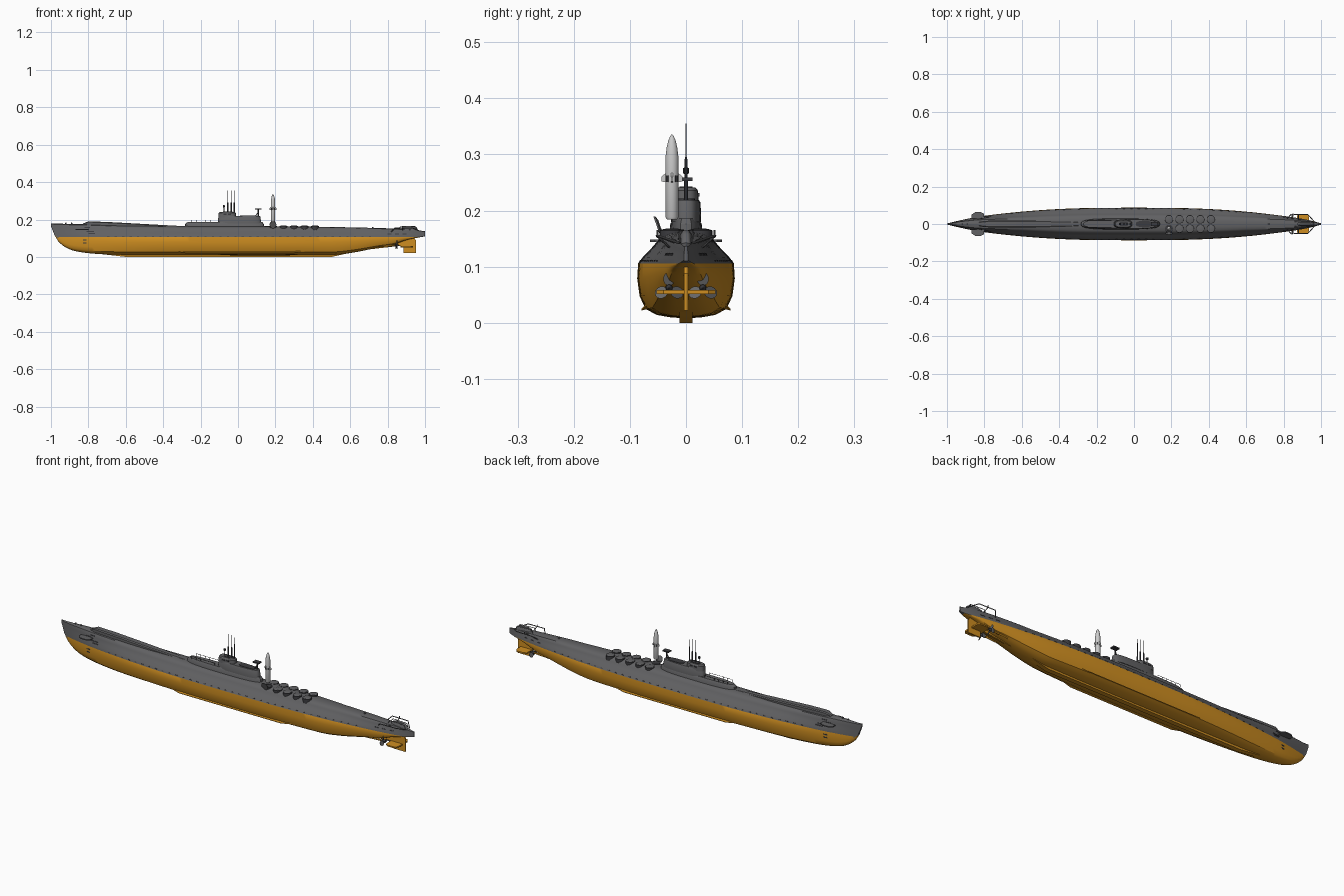
import bpy, bmesh, math
from mathutils import Vector

cube = bpy.data.objects.get("Cube")
if cube:
    bpy.data.objects.remove(cube)


def material(name, rgb):
    m = bpy.data.materials.new(name)
    m.use_nodes = True
    m.diffuse_color = (*rgb, 1)
    m.node_tree.nodes["Principled BSDF"].inputs["Base Color"].default_value = (*rgb, 1)
    return m


GREY = material("hull_grey", (0.12, 0.12, 0.125))
ORANGE = material("lower_hull_orange", (0.62, 0.27, 0.015))
DARK = material("fitting_dark_grey", (0.045, 0.045, 0.05))
PALE = material("missile_pale_grey", (0.6, 0.6, 0.6))
METAL = material("propeller_grey", (0.13, 0.13, 0.135))


def finish(name, bm, *mats):
    bmesh.ops.remove_doubles(bm, verts=bm.verts, dist=1e-5)
    bmesh.ops.recalc_face_normals(bm, faces=bm.faces)
    me = bpy.data.meshes.new(name)
    bm.to_mesh(me)
    bm.free()
    ob = bpy.data.objects.new(name, me)
    bpy.context.collection.objects.link(ob)
    for m in mats:
        me.materials.append(m)
    bpy.ops.object.select_all(action='DESELECT')
    bpy.context.view_layer.objects.active = ob
    ob.select_set(True)
    bpy.ops.object.shade_smooth_by_angle(angle=math.radians(32))
    return ob


def loft(name, rings, *mats):
    """Skin closed rings of equal length and cap both ends."""
    bm = bmesh.new()
    rows = [[bm.verts.new(p) for p in ring] for ring in rings]
    n = len(rows[0])
    for a, b in zip(rows, rows[1:]):
        for i in range(n):
            j = (i + 1) % n
            bm.faces.new((a[i], a[j], b[j], b[i]))
    bm.faces.new(rows[0])
    bm.faces.new(rows[-1])
    return finish(name, bm, *mats)


def box(name, lo, hi, mat):
    ring = [(0, 0), (1, 0), (1, 1), (0, 1)]
    return loft(name, [[(x, lo[1] + u * (hi[1] - lo[1]), lo[2] + v * (hi[2] - lo[2]))
                        for u, v in ring] for x in (lo[0], hi[0])], mat)


def lathe(name, base, axis, profile, mat, n=20):
    """Revolve (radius, distance) pairs around an axis."""
    q = Vector(axis).to_track_quat('Z', 'Y')
    return loft(name, [[Vector(base) + q @ Vector((r * math.cos(i * math.tau / n),
                r * math.sin(i * math.tau / n), d)) for i in range(n)] for r, d in profile], mat)


def rod(name, a, b, r, mat, n=8):
    d = Vector(b) - Vector(a)
    return lathe(name, a, d, [(r, 0), (r, d.length)], mat, n)


def pipe(name, pts, r, mat):
    for k, (a, b) in enumerate(zip(pts, pts[1:])):
        rod(f"{name}_{k + 1}", a, b, r, mat)


def plate(name, outline, place, thick, mat):
    """Extrude a 2D outline; place(u, v, w) gives the position."""
    return loft(name, [[place(u, v, w) for u, v in outline] for w in (-thick / 2, thick / 2)], mat)


def curve(keys, x):
    """Smooth interpolation through (x, value) pairs."""
    n = len(keys)
    i = max(k for k in range(n - 1) if k == 0 or keys[k][0] <= x)
    slope = lambda k: ((keys[min(k + 1, n - 1)][1] - keys[max(k - 1, 0)][1])
                       / (keys[min(k + 1, n - 1)][0] - keys[max(k - 1, 0)][0]))
    (x0, y0), (x1, y1) = keys[i], keys[i + 1]
    h = x1 - x0
    t = (x - x0) / h
    s = t * t * (3 - 2 * t)
    return y0 + (y1 - y0) * s + h * t * (1 - t) * ((1 - t) * slope(i) - t * slope(i + 1))


# Hull: half-beam, keel and deck curves
BEAM = [(-1, .003), (-.9, .026), (-.8, .044), (-.6, .066), (-.4, .08), (-.2, .086),
        (.2, .086), (.4, .08), (.6, .066), (.8, .043), (.92, .024), (1, .004)]
KEEL = [(-1, .165), (-.97, .095), (-.92, .05), (-.85, .027), (-.7, .013), (-.5, .01),
        (.5, .01), (.62, .024), (.75, .05), (.83, .064), (.9, .09), (1, .11)]
DECK = [(-1, .178), (-.85, .176), (-.6, .168), (-.3, .165), (.2, .164), (.5, .16),
        (.8, .153), (.93, .147), (1, .137)]
LOWER = [(0, 0), (.3, .015), (.6, .06), (.83, .17), (.95, .4), (1, .72), (.98, 1)]
UPPER = [(.88, .2), (.72, .44), (.58, .68), (.54, .8), (.4, .93), (.2, .985), (0, 1)]
WATER = .106


def section(x):
    w, zb, zt = (curve(c, x) for c in (BEAM, KEEL, DECK))
    zw = max(WATER, zb + .002)
    end = max(0, (abs(x) - .6) / .4)      # fuller topsides towards the ends
    low = [(w * f, zb + (zw - zb) * g) for f, g in LOWER]
    return low + [(w * (f + (1 - f) * .45 * end * (f > .3)), zw + (zt - zw) * g) for f, g in UPPER]


def side_y(x, z):
    s = section(x)
    for (y0, z0), (y1, z1) in zip(s, s[1:]):
        if z0 <= z <= z1:
            return y0 + (y1 - y0) * (z - z0) / (z1 - z0)
    return 0


rings = []
for k in range(101):
    x = -1 + k * .02
    half = section(x)
    rings.append([(x, y, z) for y, z in half] + [(x, -y, z) for y, z in half[-2:0:-1]])
hull = loft("hull", rings, GREY, ORANGE)
for f in hull.data.polygons:
    f.material_index = int(f.center.z < WATER)

# Keel and bilge keels
plate("keel", [(-.72, .014), (-.6, 0), (.5, 0), (.6, .022)],
      lambda u, v, w: (u, w, v), .024, ORANGE)
for s in (1, -1):
    loft("bilge_keel", [[(x, s * y, z) for y, z in ((.062, .026), (.079 - d, .022 + d), (.079 - d, .025 + d), (.066, .034))]
         for x, d in ((-.34, .012), (-.28, 0), (.3, 0), (.38, .012))], ORANGE)


def oval(x0, x1, w, z, n=32, p=.65):
    pts = []
    for i in range(n):
        c, s = math.cos(i * math.tau / n), math.sin(i * math.tau / n)
        pts.append(((x0 + x1) / 2 + (x1 - x0) / 2 * math.copysign(abs(c) ** p, c),
                    w * math.copysign(abs(s) ** p, s), z))
    return pts


# Raised foredeck spine, sail fairing and sail
loft("foredeck_spine", [[(x, -w, .15), (x, -w, z - .004), (x, -w * .7, z), (x, w * .7, z), (x, w, z - .004), (x, w, .15)]
     for x, w, z in ((-.83, .01, .178), (-.8, .017, .19), (-.7, .019, .187), (-.5, .019, .176), (-.28, .012, .164))], GREY)
loft("sail_fairing", [oval(-.285, .14, .03, .15), oval(-.283, .138, .028, .176), oval(-.27, .13, .022, .186)], GREY)
loft("sail", [oval(-.108, .124, .027, .18), oval(-.105, .12, .026, .214), oval(-.102, .117, .023, .219)], GREY)
loft("bridge", [oval(-.105, -.01, .023, .21), oval(-.103, -.012, .021, .236), oval(-.098, -.018, .017, .241)], GREY)
plate("cockpit_floor", [p[:2] for p in oval(-.08, -.03, .012, 0)], lambda u, v, w: (u, v, .2415 + w), .003, DARK)
plate("sail_deck_panel", [p[:2] for p in oval(.01, .1, .016, 0)], lambda u, v, w: (u, v, .2195 + w), .003, DARK)
for s in (1, -1):
    for x in (-.07, -.045):
        plate("bridge_window", [(x - .008, .225), (x + .008, .225), (x + .008, .231), (x - .008, .231)],
              lambda u, v, w: (u, s * .0222 + w, v), .003, DARK)

# Masts, periscopes and aerials
for x in (-.055, -.036, -.02):
    lathe("mast", (x, 0, .23), (0, 0, 1), [(.0035, 0), (.003, .06), (.0014, .065), (.001, .125)], DARK, 10)
lathe("radar_mast", (-.075, 0, .23), (0, 0, 1), [(.002, 0), (.002, .034), (.006, .037), (.006, .045), (.001, .048)], DARK, 10)
rod("aft_mast", (.108, 0, .21), (.108, 0, .255), .0035, DARK)
box("aft_mast_head", (.092, -.012, .253), (.126, .012, .259), DARK)
rod("aft_mast_brace", (.095, 0, .22), (.108, 0, .24), .002, DARK)

# Handrails on the fairing
for s in (1, -1):
    pipe("fairing_rail", [(-.25, s * .018, .184), (-.25, s * .018, .197), (-.12, s * .018, .197), (-.12, s * .018, .184)], .0009, DARK)
    for k in range(4):
        rod("rail_post", (-.224 + k * .026, s * .018, .184), (-.224 + k * .026, s * .018, .197), .0009, DARK)

# Two rows of launch hatches
for k in range(5):
    for s in (1, -1):
        x, y = .187 + k * .056, s * .025
        if k == 0 and s < 0:
            lathe("open_launch_tube", (x, y, .14), (0, 0, 1), [(.021, 0), (.021, .026), (.017, .026), (.017, .0245)], DARK, 24)
            continue
        lathe("launch_hatch_rim", (x, y, .14), (0, 0, 1), [(.022, 0), (.022, .0245), (.0205, .0255)], DARK, 24)
        lathe("launch_hatch", (x, y, .15), (0, 0, 1), [(.019, 0), (.019, .016), (.012, .0175), (.003, .018)], GREY, 24)
lathe("open_hatch_lid", (.187, -.052, .172), (0, 1, .35), [(.018, 0), (.018, .003), (.01, .006)], GREY, 24)

# Missile rising from its tube
lathe("missile", (.187, -.025, .184), (0, 0, 1), [(.009, 0), (.0115, .004), (.0115, .112), (.0095, .128),
      (.0065, .141), (.003, .149), (.0004, .152)], PALE, 24)
for k in range(4):
    a = k * math.pi / 2
    ca, sa = math.cos(a), math.sin(a)
    plate("missile_fin", [(.01, .25), (.019, .252), (.019, .26), (.01, .268)],
          lambda u, v, w: (.187 + u * ca - w * sa, -.025 + u * sa + w * ca, v), .003, PALE)
    plate("missile_port", [(-.003, .251), (.003, .251), (.003, .262), (-.003, .262)],
          lambda u, v, w: (.187 + (.0115 + w) * math.cos(a + .78) - u * math.sin(a + .78),
                           -.025 + (.0115 + w) * math.sin(a + .78) + u * math.cos(a + .78), v), .002, DARK)

# Bow and stern fittings on both sides
for s in (1, -1):
    plate("bow_plane", [(-.8, .03), (-.802, .055), (-.82, .064), (-.85, .063), (-.868, .05), (-.868, .03)],
          lambda u, v, w: (u, s * v, .146 + w), .005, GREY)
    for x0, x1, z in ((-.84, -.81, .148), (-.81, -.77, .135), (-.8, -.765, .126), (-.82, -.79, .158), (-.83, -.81, .09), (-.83, -.81, .075)):
        mid = (x0 + x1) / 2
        plate("bow_slot", [(x0, z - .0025), (x1, z - .0025), (x1, z + .0025), (x0, z + .0025)],
              lambda u, v, w: (u, s * (side_y(u, v) + w), v), .003, DARK)
    for k in range(3):
        plate("stern_slot", [(.8 + k * .04, .12), (.82 + k * .04, .12), (.82 + k * .04, .124), (.8 + k * .04, .124)],
              lambda u, v, w: (u, s * (side_y(u, v) + w), v), .003, DARK)
    # Row of drain slots above the waterline
    for k in range(36):
        x = -.7 + k * .04
        plate("drain_slot", [(x, .109), (x + .012, .109), (x + .012, .112), (x, .112)],
              lambda u, v, w: (u, s * (side_y(u, v) + w), v), .002, DARK)
    # Shafts and three-bladed propellers
    rod("propeller_shaft", (.62, s * .03, .05), (.85, s * .03, .062), .004, ORANGE, 12)
    rod("shaft_strut", (.82, s * .03, .061), (.8, s * .012, .09), .004, ORANGE)
    lathe("propeller_hub", (.838, s * .03, .062), (1, 0, 0), [(.005, 0), (.0065, .005), (.006, .015), (.001, .026)], DARK, 14)
    for k in range(3):
        a = math.pi / 2 + k * math.tau / 3
        ca, sa = math.cos(a), math.sin(a)
        blade = [(.016 + .012 * math.cos(t * math.tau / 14), .0105 * math.sin(t * math.tau / 14)) for t in range(14)]
        plate("propeller_blade", blade, lambda u, v, w: (.847 + w + v * .5, s * .03 + u * ca - v * sa, .062 + u * sa + v * ca), .002, METAL)
    # Stern planes and guard rails
    plate("stern_plane", [(.87, 0), (.872, .045), (.885, .053), (.925, .053), (.935, .04), (.935, 0)],
          lambda u, v, w: (u, s * v, .055 + w), .007, ORANGE)
    pipe("stern_guard", [(.82, s * .03, .135), (.84, s * .052, .155), (.93, s * .05, .155), (.965, s * .012, .142)], .0022, GREY)
    pipe("stern_guard_post", [(.88, s * .018, .142), (.88, s * .051, .155), (.88, s * .051, .165)], .002, GREY)
    pipe("stern_rail", [(.86, s * .012, .148), (.87, s * .012, .165), (.95, s * .012, .162), (.96, s * .01, .143)], .0015, GREY)

# Rudder, skeg and stern hump
plate("rudder", [(.885, .022), (.952, .022), (.952, .088), (.94, .105), (.885, .1)], lambda u, v, w: (u, w, v), .007, ORANGE)
plate("skeg", [(.7, .04), (.83, .055), (.89, .06), (.89, .1), (.7, .1)], lambda u, v, w: (u, w, v), .009, ORANGE)
loft("stern_hump", [oval(.87, .965, .012, .14), oval(.875, .955, .01, .158), oval(.885, .945, .006, .164)], GREY)
for x in (-.92, -.89, .72):
    lathe("deck_cleat", (x, 0, curve(DECK, x) - .003), (0, 0, 1), [(.004, 0), (.004, .007), (.002, .009)], GREY, 10)
